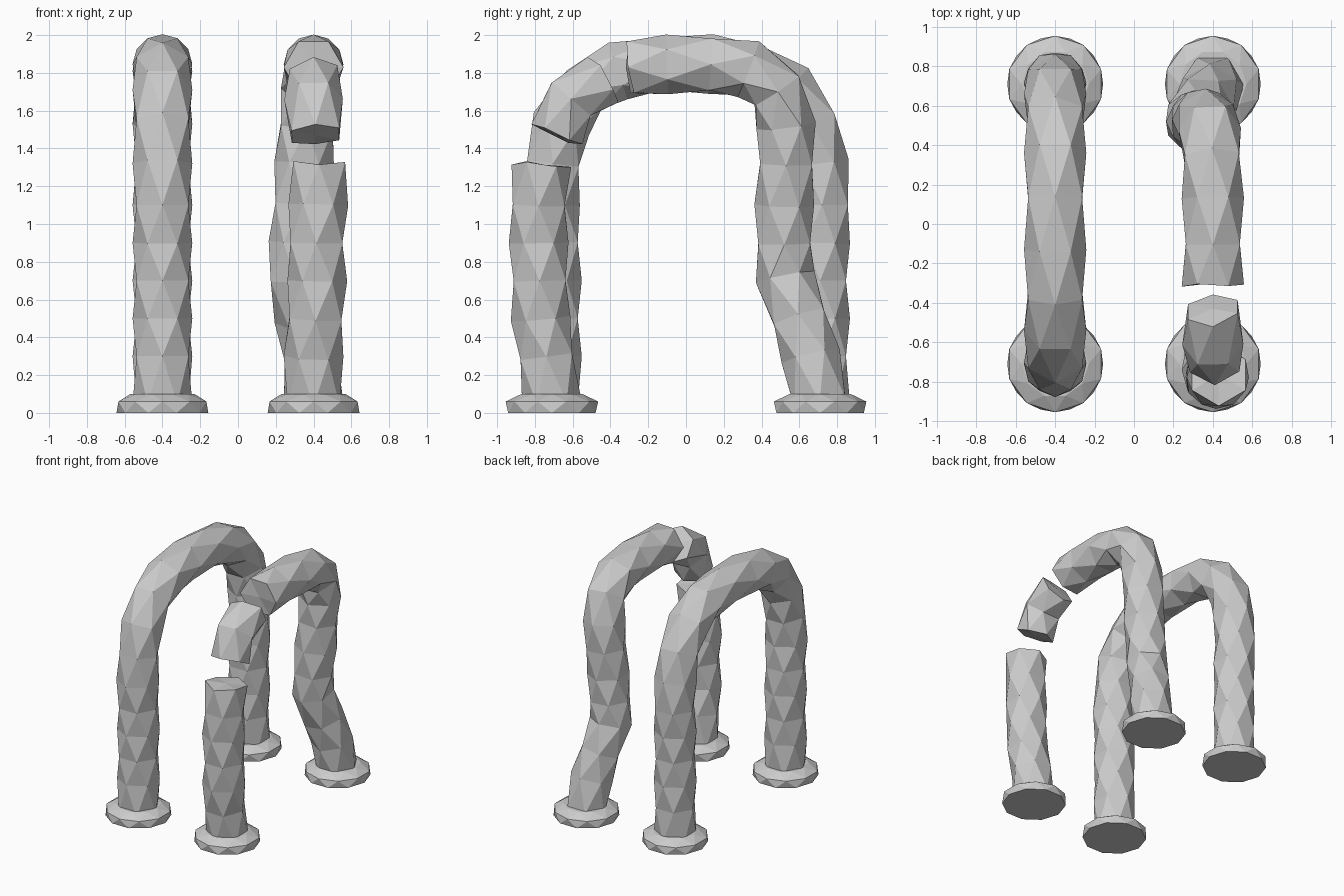
import bpy, math, random
from mathutils import Vector

if "Cube" in bpy.data.objects:
    bpy.data.objects.remove(bpy.data.objects["Cube"])

random.seed(4)


def tube(name, pts, radii=0.158, sides=6, phase=0, jag_start=0.0, jag_end=0.0):
    """Faceted tube: every second ring is turned half a step, giving diamond facets."""
    pts = [Vector(p) for p in pts]
    n = len(pts)
    if not isinstance(radii, (list, tuple)):
        radii = [radii] * n
    verts, faces = [], []
    for k, p in enumerate(pts):
        t = (pts[min(k + 1, n - 1)] - pts[max(k - 1, 0)]).normalized()
        u = Vector((1, 0, 0))
        u = (u - t * u.dot(t)).normalized()
        v = t.cross(u)
        jag = jag_start if k == 0 else jag_end if k == n - 1 else 0
        for i in range(sides):
            a = (i + ((k + phase) % 2) / 2) * 2 * math.pi / sides
            verts.append(p + radii[k] * (u * math.cos(a) + v * math.sin(a))
                         + t * random.uniform(-jag, jag))
    for k in range(n - 1):
        for i in range(sides):
            j = (i + 1) % sides
            a0, a1 = k * sides + i, k * sides + j
            b0, b1 = a0 + sides, a1 + sides
            if (k + phase) % 2 == 0:
                faces += [(a0, a1, b0), (a1, b1, b0)]
            else:
                faces += [(a0, b1, b0), (a0, a1, b1)]
    # fan caps
    last = (n - 1) * sides
    c0 = len(verts)
    verts += [pts[0], pts[-1]]
    for i in range(sides):
        j = (i + 1) % sides
        faces += [(c0, j, i), (c0 + 1, last + i, last + j)]
    me = bpy.data.meshes.new(name)
    me.from_pydata([tuple(v) for v in verts], [], faces)
    me.update()
    ob = bpy.data.objects.new(name, me)
    bpy.context.collection.objects.link(ob)
    return ob


# feet
for sx, xn in ((-1, "left"), (1, "right")):
    for sy, yn in ((-1, "front"), (1, "back")):
        x, y = sx * 0.4, sy * 0.71
        tube(f"foot_{yn}_{xn}", [(x, y, 0), (x, y, 0.06), (x, y, 0.1)],
             [0.243, 0.245, 0.17], 10)

# whole arch: half path mirrored front to back
half = [(.71, .05), (.71, .3), (.71, .5), (.71, .7), (.71, .9), (.72, 1.1),
        (.705, 1.32), (.66, 1.53), (.54, 1.71), (.36, 1.81), (.13, 1.847)]
tube("whole_arch", [(-.4, -y, z) for y, z in half] + [(-.4, y, z) for y, z in reversed(half)])

# broken arch: bent back leg and top
tube("broken_arch_back", [
    (.4, .71, .05), (.385, .66, .3), (.35, .6, .5), (.31, .525, .72), (.32, .52, .9),
    (.335, .52, 1.1), (.35, .53, 1.32), (.365, .53, 1.52), (.385, .48, 1.71),
    (.395, .33, 1.82), (.4, .13, 1.845), (.4, -.1, 1.845), (.4, -.3, 1.83)], jag_end=0.02)

# broken arch: loose piece
tube("broken_arch_fragment", [(.4, -.43, 1.77), (.4, -.61, 1.66), (.41, -.685, 1.47)],
     [.145, .155, .145], phase=1, jag_start=0.02, jag_end=0.01)

# broken arch: front stump
tube("broken_arch_stump", [
    (.4, -.71, .05), (.4, -.74, .3), (.41, -.77, .5), (.42, -.775, .7),
    (.415, -.78, .9), (.425, -.78, 1.1), (.43, -.765, 1.315)], phase=1, jag_end=0.012)
